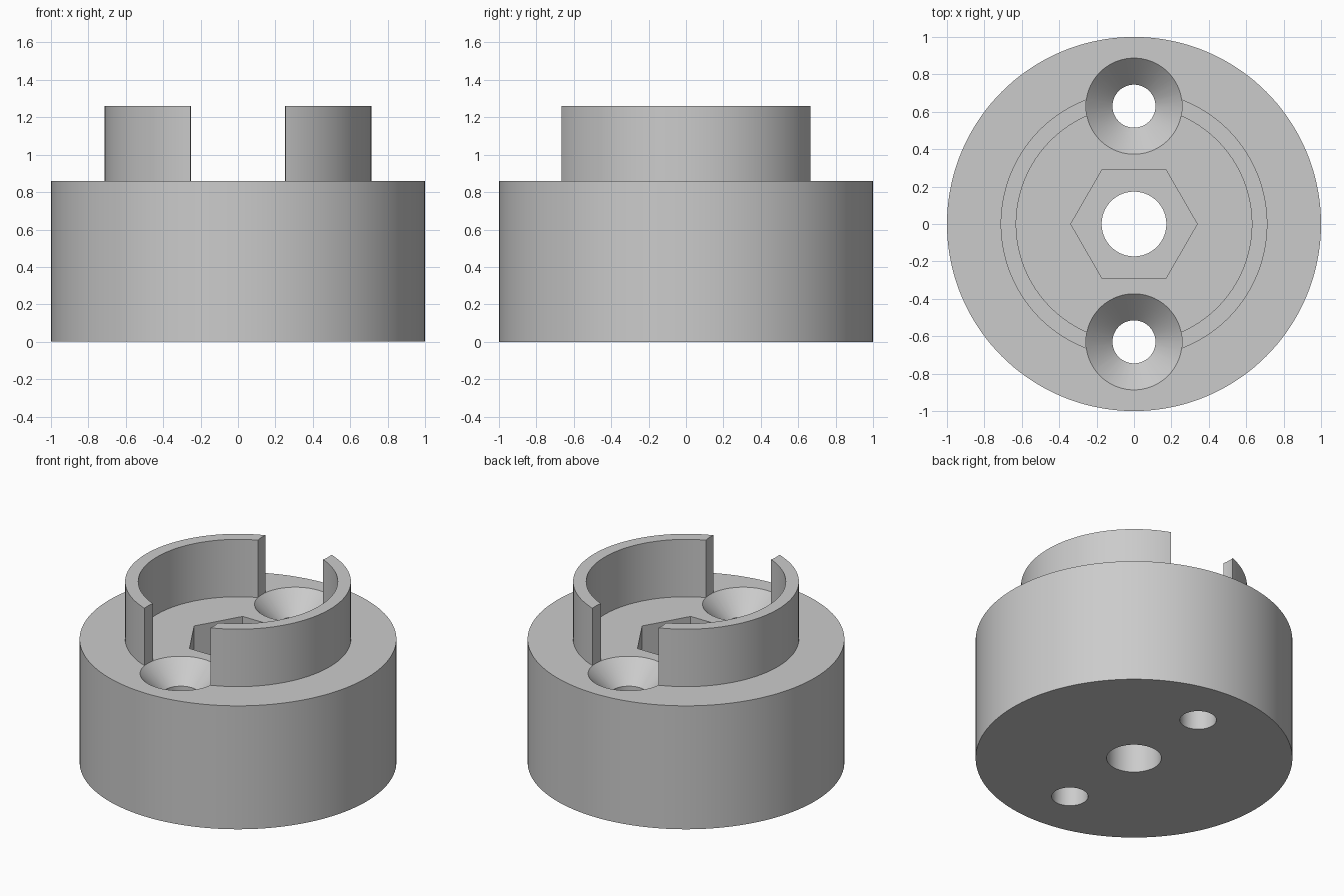
import bpy, bmesh, math
from mathutils import Matrix

if "Cube" in bpy.data.objects:
    bpy.data.objects.remove(bpy.data.objects["Cube"])

BASE_TOP, RIM_TOP = 0.86, 1.26
SCREW_Y = 0.63


def lathe(name, profile, segments, location=(0, 0, 0)):
    """Spin a closed (radius, height) profile, from axis to axis, around z."""
    bm = bmesh.new()
    rings = []
    for r, z in profile:
        if r == 0:
            rings.append([bm.verts.new((0, 0, z))])
        else:
            rings.append([bm.verts.new((r * math.cos(a), r * math.sin(a), z))
                          for a in (2 * math.pi * i / segments for i in range(segments))])
    for low, high in zip(rings, rings[1:]):
        if len(low) == 1:
            bm.faces.new(high)
        elif len(high) == 1:
            bm.faces.new(low)
        else:
            for i in range(segments):
                j = (i + 1) % segments
                bm.faces.new((low[i], low[j], high[j], high[i]))
    # flat caps need no axis point
    bmesh.ops.delete(bm, geom=[v for v in bm.verts if not v.link_faces], context='VERTS')
    bmesh.ops.recalc_face_normals(bm, faces=bm.faces)
    bmesh.ops.transform(bm, matrix=Matrix.Translation(location), verts=bm.verts)
    mesh = bpy.data.meshes.new(name)
    bm.to_mesh(mesh)
    bm.free()
    obj = bpy.data.objects.new(name, mesh)
    bpy.context.collection.objects.link(obj)
    return obj


# Round base with a thin raised rim
body = lathe("mount_body", [(0, 0), (1, 0), (1, BASE_TOP), (0.713, BASE_TOP),
                            (0.713, RIM_TOP), (0.63, RIM_TOP), (0.63, BASE_TOP),
                            (0, BASE_TOP)], 144)

# Countersunk screw holes, which also notch the rim
screw = [(0, -0.1), (0.115, -0.1), (0.115, BASE_TOP - 0.142),
         (0.257, BASE_TOP), (0.257, 1.5), (0, 1.5)]
cutters = [lathe("screw_hole_cutter", screw, 72, (0, s * SCREW_Y, 0)) for s in (-1, 1)]

# Central bolt hole and hexagonal nut pocket
cutters.append(lathe("nut_pocket_cutter", [(0, 0.55), (0.338, 0.55), (0.338, 1.1), (0, 1.1)], 6))
cutters.append(lathe("bolt_hole_cutter", [(0, -0.1), (0.173, -0.1), (0.173, 1.2), (0, 1.2)], 72))

for cutter in cutters:
    cutter.hide_render = True
    mod = body.modifiers.new(cutter.name, 'BOOLEAN')
    mod.operation = 'DIFFERENCE'
    mod.solver = 'EXACT'
    mod.object = cutter

# Bake the cuts and discard the cutters
bpy.context.view_layer.update()
result = bpy.data.meshes.new_from_object(
    body.evaluated_get(bpy.context.evaluated_depsgraph_get()))
body.modifiers.clear()
body.data = result
for cutter in cutters:
    bpy.data.objects.remove(cutter)

# Plain grey finish
grey = bpy.data.materials.new("grey_plastic")
grey.diffuse_color = (0.6, 0.6, 0.6, 1)
grey.use_nodes = True
grey.node_tree.nodes["Principled BSDF"].inputs["Base Color"].default_value = grey.diffuse_color
body.data.materials.clear()
body.data.materials.append(grey)

bpy.context.view_layer.objects.active = body
body.select_set(True)
bpy.ops.object.shade_smooth_by_angle(angle=math.radians(30))
